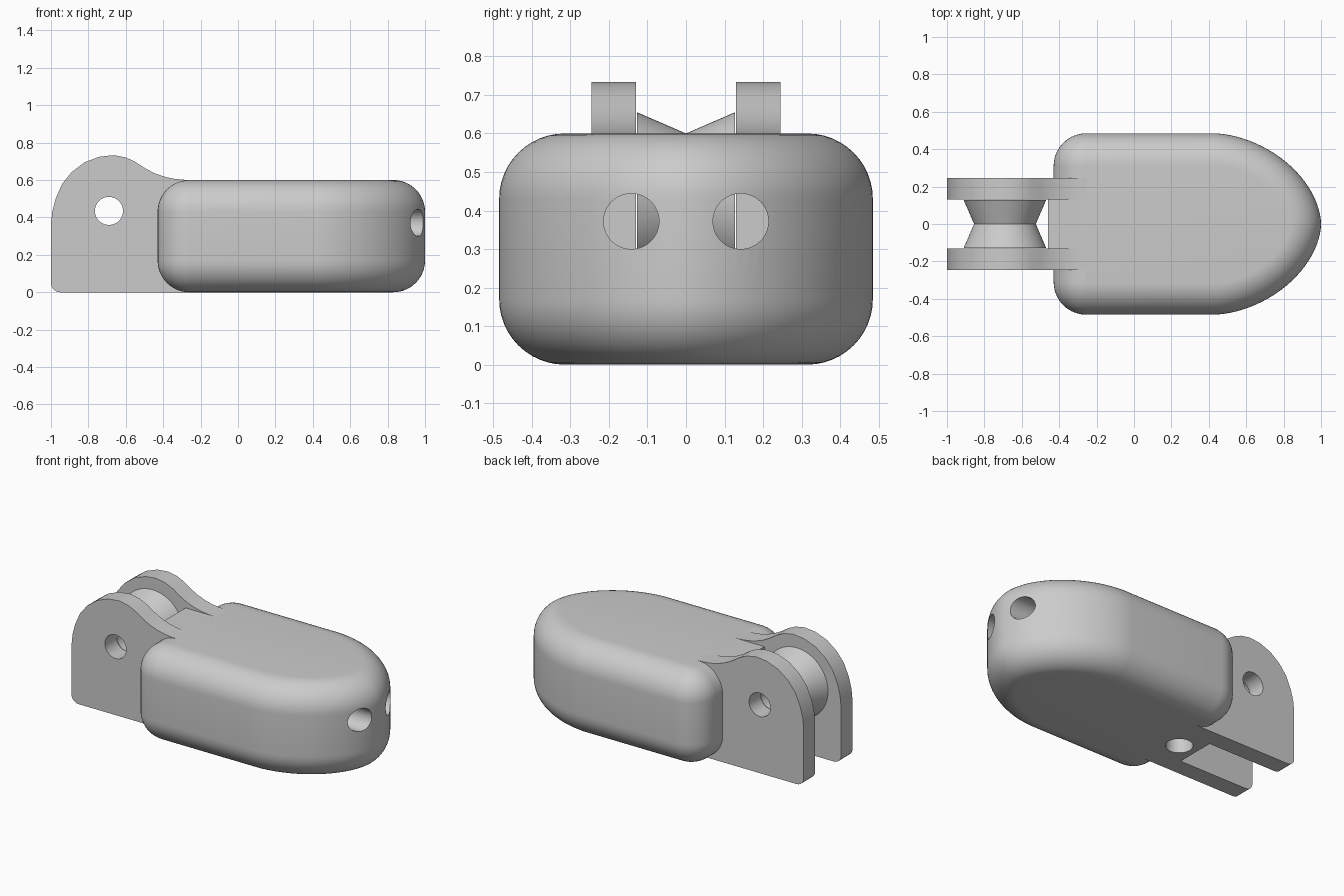
import bpy, bmesh, math
from mathutils import Matrix

if "Cube" in bpy.data.objects:
    bpy.data.objects.remove(bpy.data.objects["Cube"])

grey = bpy.data.materials.new("light_grey")
grey.use_nodes = True
COLOUR = (0.6, 0.6, 0.6, 1)
grey.diffuse_color = COLOUR
grey.node_tree.nodes["Principled BSDF"].inputs["Base Color"].default_value = COLOUR

FILLET = 0.17
AXLE = (-0.69, 0.435)


def finish(bm, name):
    bmesh.ops.recalc_face_normals(bm, faces=bm.faces)
    mesh = bpy.data.meshes.new(name)
    bm.to_mesh(mesh)
    bm.free()
    obj = bpy.data.objects.new(name, mesh)
    bpy.context.collection.objects.link(obj)
    mesh.materials.append(grey)
    return obj


def loft(name, rings, closed=False):
    """Skin a list of equal rings; cap the ends unless closed."""
    bm = bmesh.new()
    loops = [[bm.verts.new(p) for p in ring] for ring in rings]
    pairs = list(zip(loops, loops[1:]))
    if closed:
        pairs.append((loops[-1], loops[0]))
    for a, b in pairs:
        for i in range(len(a)):
            j = (i + 1) % len(a)
            bm.faces.new((a[i], a[j], b[j], b[i]))
    if not closed:
        bm.faces.new(loops[0])
        bm.faces.new(loops[-1])
    return finish(bm, name)


def rod(name, centre, axis, radius, length):
    bm = bmesh.new()
    turn = {"X": Matrix.Rotation(math.pi / 2, 4, "Y"),
            "Y": Matrix.Rotation(math.pi / 2, 4, "X"), "Z": Matrix()}[axis]
    bmesh.ops.create_cone(bm, cap_ends=True, segments=48, radius1=radius,
                          radius2=radius, depth=length,
                          matrix=Matrix.Translation(centre) @ turn)
    obj = finish(bm, name)
    obj.hide_render = True
    obj.hide_set(True)
    return obj


def cut(obj, cutters):
    for cutter in cutters:
        mod = obj.modifiers.new("hole", "BOOLEAN")
        mod.operation = "DIFFERENCE"
        mod.solver = "EXACT"
        mod.object = cutter


def smooth(obj):
    bpy.ops.object.select_all(action="DESELECT")
    obj.select_set(True)
    bpy.context.view_layer.objects.active = obj
    bpy.ops.object.shade_smooth_by_angle(angle=math.radians(30))


# Body: bullet-shaped outline, shrunk towards top and bottom for round edges
def outline(inset, z):
    half, back, corner = 0.485 - inset, -0.43 + inset, 0.175 - inset
    nose, power = 0.58 - inset, 2 / 1.8
    side = []
    for i in range(25):
        t = math.pi / 2 * i / 24
        side.append((0.42 + nose * max(math.cos(t), 0) ** power,
                     half * math.sin(t) ** power))
    for i in range(11):
        t = math.pi / 2 * (1 + i / 10)
        side.append((back + corner + corner * math.cos(t),
                     half - corner + corner * math.sin(t)))
    mirrored = [(x, -y) for x, y in reversed(side[1:])]
    return [(x, y, z) for x, y in side + mirrored]


rings = []
for i in range(13):
    t = math.pi / 2 * i / 12
    rings.append(outline(FILLET * (1 - math.sin(t)), FILLET * (1 - math.cos(t))))
rings += [[(x, y, 0.6 - z) for x, y, z in ring] for ring in reversed(rings)]
body = loft("body", rings)

# Block joining the two cheek plates behind the body
block_base = [(-0.46, -0.135), (-0.25, -0.135), (-0.25, 0.135), (-0.46, 0.135)]
block = loft("bridge_block", [[(x, y, z) for x, y in block_base] for z in (0, 0.6)])

# Cheek plates with a humped top that fairs into the body
hump = [(-0.25, 0), (-0.25, 0.6), (-0.3, 0.602), (-0.35, 0.608), (-0.4, 0.62),
        (-0.45, 0.638), (-0.5, 0.665), (-0.55, 0.698), (-0.6, 0.721),
        (-0.665, 0.733), (-0.74, 0.725), (-0.82, 0.695), (-0.89, 0.642),
        (-0.94, 0.58), (-0.975, 0.5), (-0.993, 0.43), (-1, 0.36)]
for i in range(7):
    t = math.pi / 2 * i / 6
    hump.append((-0.95 - 0.05 * math.cos(t), 0.05 - 0.05 * math.sin(t)))
plates = [loft(side + "_cheek_plate", [[(x, y, z) for x, z in hump]
                                       for y in (s * 0.13, s * 0.245)])
          for side, s in (("front", -1), ("back", 1))]

# Pulley wheel with a V groove and an open bore
section = [(0.075, -0.127), (0.22, -0.127), (0.165, 0), (0.22, 0.127), (0.075, 0.127)]
wheel = loft("pulley_wheel", [
    [(AXLE[0] + r * math.cos(a), y, AXLE[1] + r * math.sin(a)) for r, y in section]
    for a in (math.tau * k / 64 for k in range(64))], closed=True)

# Holes: two long cord tunnels, one pocket below, one axle bore
tunnels = [rod("tunnel_cutter", (0.32, y, 0.372), "X", 0.072, 1.57)
           for y in (-0.142, 0.142)]
pocket = rod("pocket_cutter", (-0.34, 0, 0.1), "Z", 0.08, 0.4)
bore = rod("axle_cutter", (AXLE[0], 0, AXLE[1]), "Y", 0.075, 1)

cut(body, tunnels + [pocket])
cut(block, tunnels + [pocket])
for plate, tunnel in zip(plates, tunnels):
    cut(plate, [tunnel, bore])

for obj in [body, block, wheel] + plates:
    smooth(obj)
